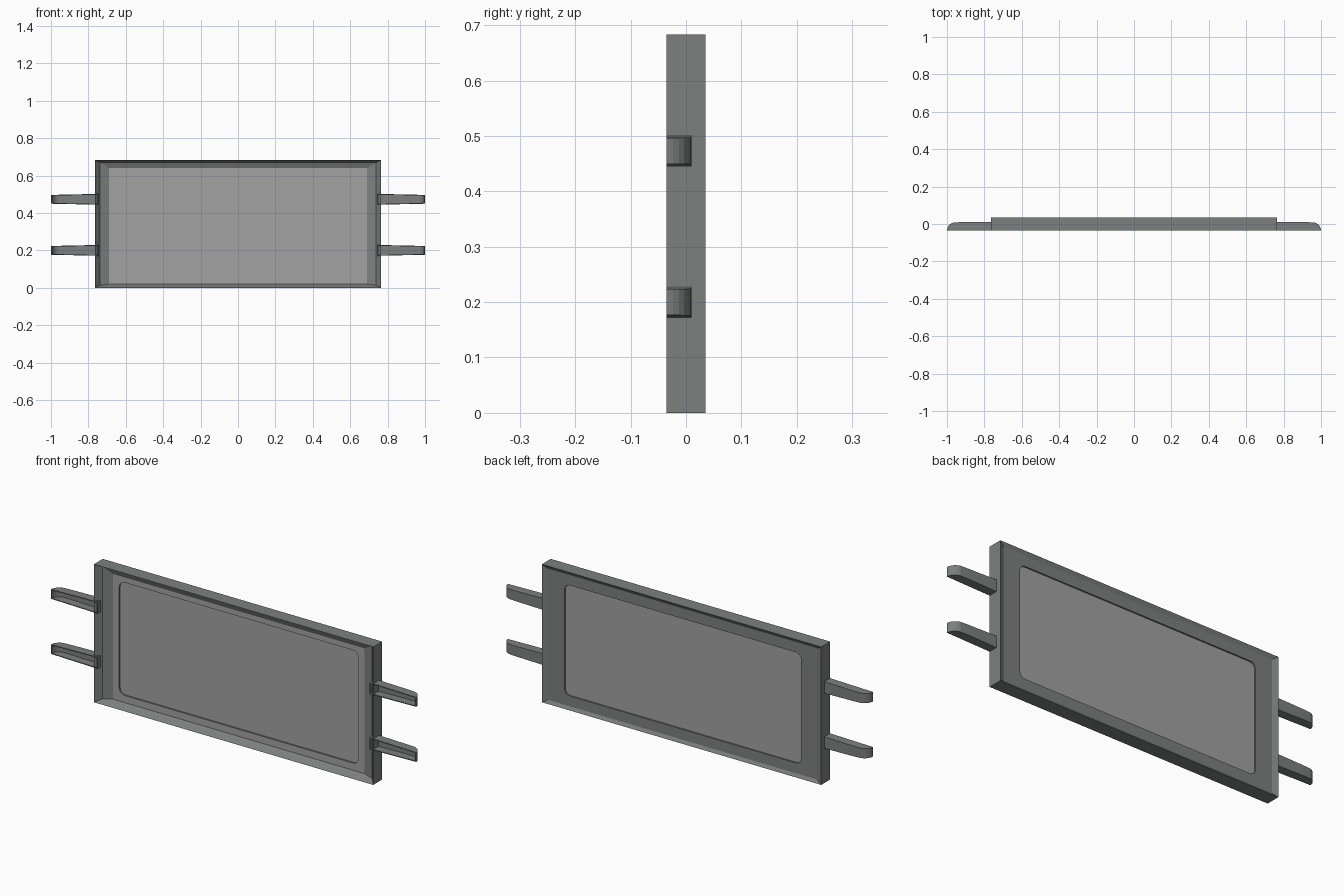
import bpy, bmesh, math

if "Cube" in bpy.data.objects:
    bpy.data.objects.remove(bpy.data.objects["Cube"])


def material(name, rgb):
    m = bpy.data.materials.new(name)
    m.diffuse_color = (*rgb, 1)
    m.use_nodes = True
    m.node_tree.nodes["Principled BSDF"].inputs["Base Color"].default_value = m.diffuse_color
    return m


FRAME = material("frame grey", (0.20, 0.217, 0.212))
PANE = material("pane grey", (0.36, 0.36, 0.36))


def finish(bm, name, mats):
    bmesh.ops.remove_doubles(bm, verts=bm.verts, dist=1e-5)
    bmesh.ops.recalc_face_normals(bm, faces=bm.faces)
    me = bpy.data.meshes.new(name)
    bm.to_mesh(me)
    bm.free()
    for m in mats:
        me.materials.append(m)
    ob = bpy.data.objects.new(name, me)
    bpy.context.collection.objects.link(ob)
    return ob


def rect_loop(bm, hx, z0, z1, y, r):
    """Rectangle in the xz plane with rounded corners (r = 0 is sharp)."""
    verts = []
    corners = [(hx - r, z1 - r), (-hx + r, z1 - r), (-hx + r, z0 + r), (hx - r, z0 + r)]
    for i, (cx, cz) in enumerate(corners):
        for k in range(6):
            a = math.pi / 2 * (i + k / 5)
            verts.append(bm.verts.new((cx + r * math.cos(a), y, cz + r * math.sin(a))))
    return verts


# Frame and pane: nested outlines from back recess, over the rim, to front recess
# (half width, bottom, top, depth, corner radius, material of the band leading to it)
outlines = [
    (0.648, 0.066, 0.614, 0.018, 0.03, 1),
    (0.648, 0.066, 0.614, 0.025, 0.03, 0),
    (0.738, 0.015, 0.665, 0.025, 0, 0),
    (0.765, 0.0, 0.683, 0.035, 0, 0),
    (0.765, 0.0, 0.683, -0.035, 0, 0),
    (0.738, 0.013, 0.669, -0.005, 0, 0),
    (0.69, 0.02, 0.64, 0.006, 0, 0),
    (0.655, 0.055, 0.614, 0.006, 0.03, 1),
    (0.655, 0.055, 0.614, 0.014, 0.03, 0),
]
bm = bmesh.new()
loops = [rect_loop(bm, *o[:5]) for o in outlines]
for a, b, o in zip(loops, loops[1:], outlines[1:]):
    n = len(a)
    for i in range(n):
        j = (i + 1) % n
        bm.faces.new((a[i], a[j], b[j], b[i])).material_index = o[5]
for end in (loops[0], loops[-1]):
    bm.faces.new(end).material_index = 1
finish(bm, "framed_panel", [FRAME, PANE])


# Mounting prongs: tapered channels with a rounded tip, open at the front
def prong(name, side, zc):
    bm = bmesh.new()
    pts = [(0.745, 0.01), (0.92, 0.01)]
    for k in range(1, 7):
        a = math.pi / 2 * (1 - k / 6)
        pts.append((0.95 + 0.05 * math.cos(a), -0.035 + 0.045 * math.sin(a)))
    pts.append((0.745, -0.035))
    rows = []
    for x, y in pts:
        h = 0.029 - 0.0055 * (x - 0.745) / 0.255
        rows.append([bm.verts.new((side * x, y, zc + s * h)) for s in (-1, 1)])
    n = len(rows)
    for i in range(n):
        j = (i + 1) % n
        f = bm.faces.new((rows[i][0], rows[j][0], rows[j][1], rows[i][1]))
        if i == n - 2:
            front = f
    for s in (0, 1):
        bm.faces.new([r[s] for r in rows])
    bmesh.ops.recalc_face_normals(bm, faces=bm.faces)
    bmesh.ops.delete(bm, geom=[front], context='FACES_ONLY')
    me = bpy.data.meshes.new(name)
    bm.to_mesh(me)
    bm.free()
    me.materials.append(FRAME)
    ob = bpy.data.objects.new(name, me)
    bpy.context.collection.objects.link(ob)
    mod = ob.modifiers.new("wall", 'SOLIDIFY')
    mod.thickness = 0.006
    mod.offset = -1


for side, word in ((-1, "left"), (1, "right")):
    prong(word + "_lower_prong", side, 0.2)
    prong(word + "_upper_prong", side, 0.473)
